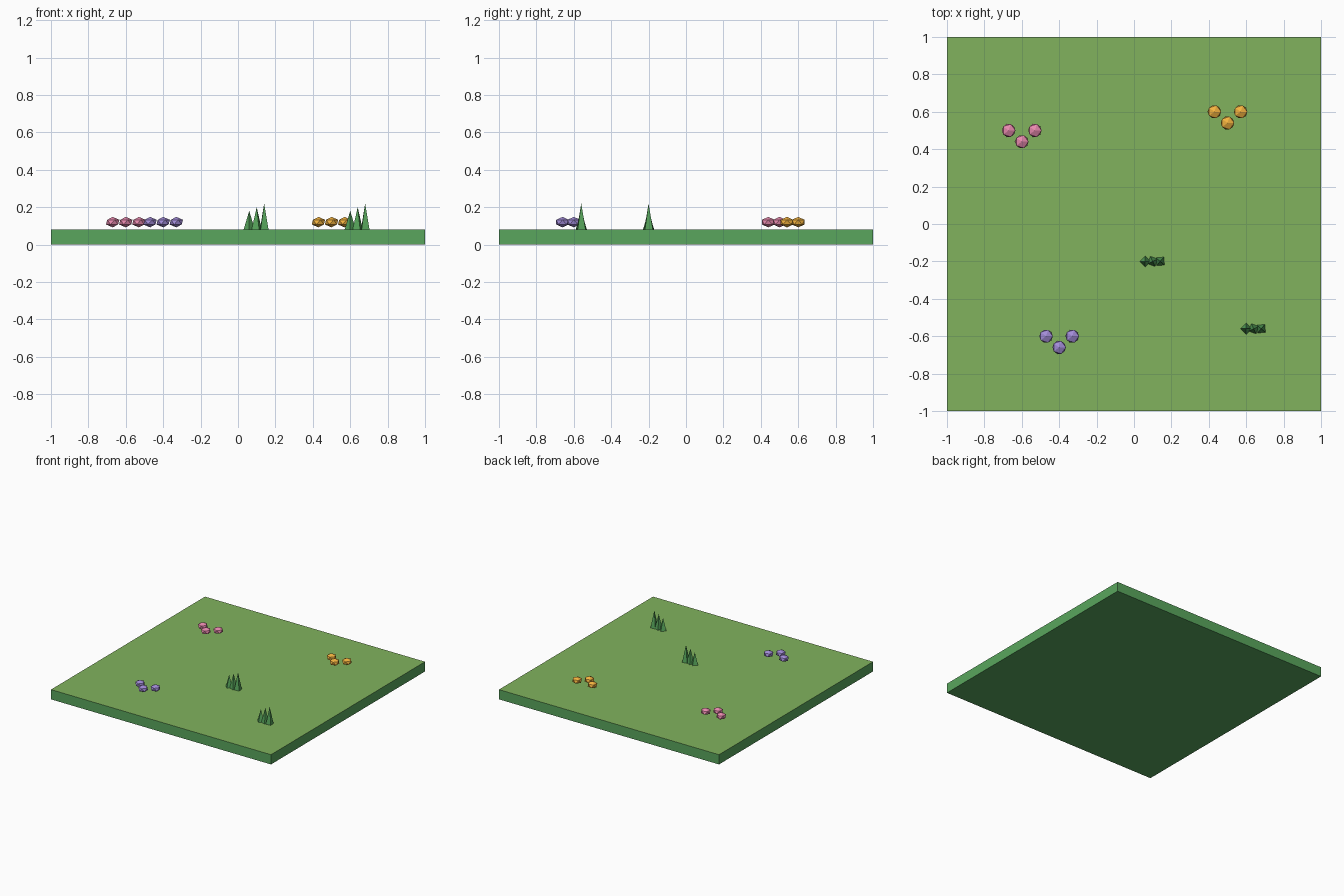
import bpy
import math

if "Cube" in bpy.data.objects:
    bpy.data.objects.remove(bpy.data.objects["Cube"])


def material(name, rgb):
    m = bpy.data.materials.new(name)
    m.diffuse_color = (*rgb, 1)
    m.use_nodes = True
    m.node_tree.nodes["Principled BSDF"].inputs["Base Color"].default_value = m.diffuse_color
    return m


soil_green = material("side_green", (0.10, 0.38, 0.11))
lawn_green = material("lawn_green", (0.22, 0.45, 0.11))
blade_green = material("blade_green", (0.09, 0.36, 0.10))
TOP = 0.08

# Ground slab with a lighter lawn face on top
bpy.ops.mesh.primitive_cube_add(size=1, location=(0, 0, TOP / 2))
slab = bpy.context.object
slab.name = "ground_slab"
slab.scale = (2, 2, TOP)
slab.data.materials.append(soil_green)
slab.data.materials.append(lawn_green)
for p in slab.data.polygons:
    if p.normal.z > 0.5:
        p.material_index = 1

# Flower clusters: three flattened blooms, the middle one set forward
for label, x, y, rgb in (("pink", -0.6, 0.5, (0.80, 0.25, 0.42)),
                         ("yellow", 0.5, 0.6, (0.90, 0.45, 0.05)),
                         ("purple", -0.4, -0.6, (0.36, 0.26, 0.68))):
    mat = material(label + "_petal", rgb)
    for i, (dx, dy) in enumerate(((-0.07, 0), (0, -0.06), (0.07, 0))):
        bpy.ops.mesh.primitive_ico_sphere_add(
            subdivisions=1, radius=0.04, location=(x + dx, y + dy, 0.12))
        bloom = bpy.context.object
        bloom.name = f"{label}_flower_{i + 1}"
        bloom.scale.z = 0.7
        bloom.data.materials.append(mat)

# Grass tufts: three pointed blades rising to the right
for t, (x, y) in enumerate(((0.1, -0.2), (0.64, -0.56))):
    for i in range(3):
        h = 0.10 + 0.02 * i
        bpy.ops.mesh.primitive_cone_add(
            vertices=4, radius1=0.03, radius2=0, depth=h,
            location=(x + 0.04 * (i - 1), y, TOP + h / 2),
            rotation=(0, 0, math.radians(25 * i)))
        blade = bpy.context.object
        blade.name = f"grass_tuft_{t + 1}_blade_{i + 1}"
        blade.data.materials.append(blade_green)
